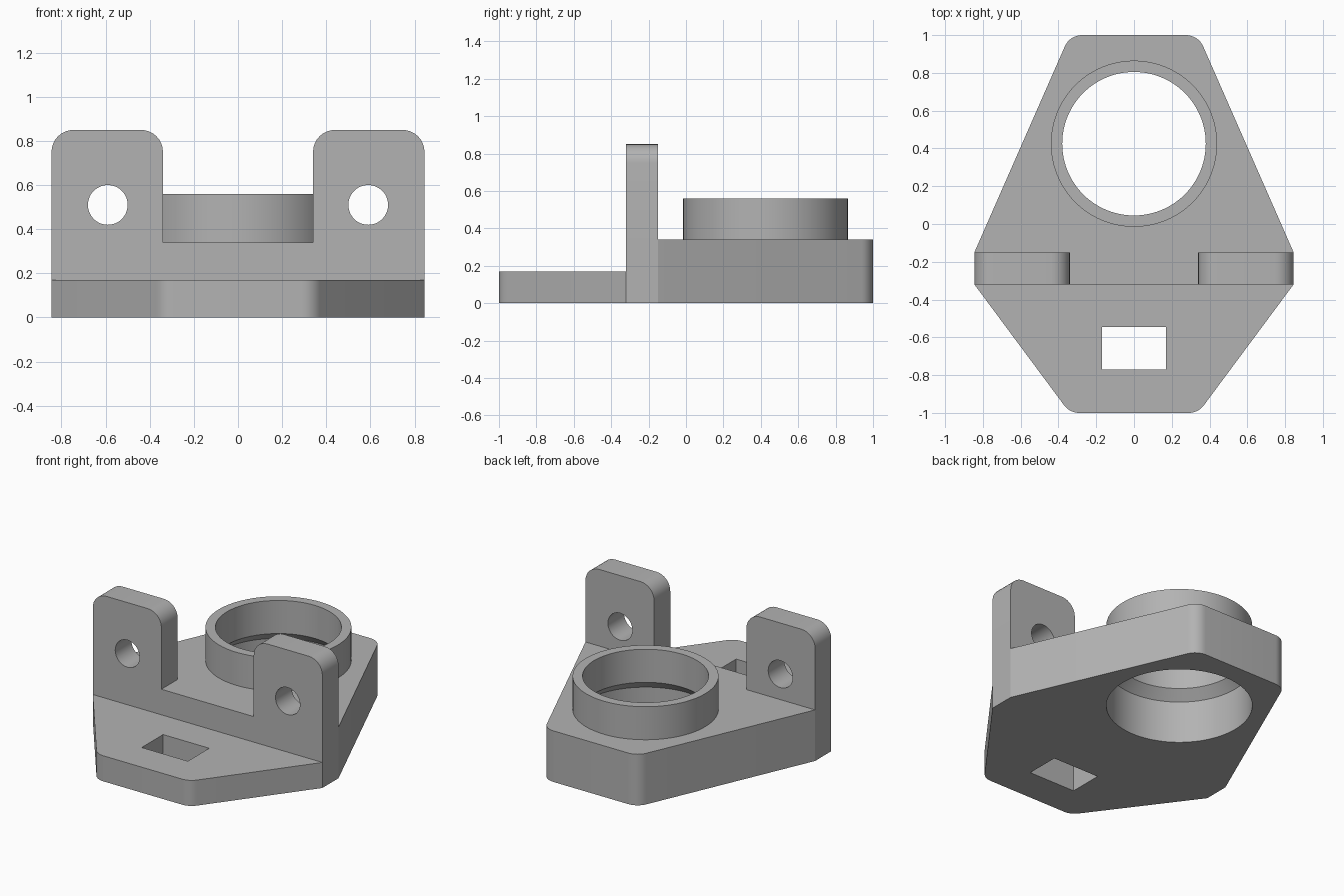
import bpy
import bmesh
import math
from mathutils import Vector

old = bpy.data.objects.get("Cube")
if old:
    bpy.data.objects.remove(old, do_unlink=True)

# Main dimensions
HALF_W, END_W = 0.845, 0.34
WALL_FRONT, WALL_BACK = -0.32, -0.15
PLATE_H, BODY_H, TAB_H, RING_H = 0.17, 0.34, 0.85, 0.56
RING_Y, RING_R, BORE_R = 0.425, 0.44, 0.38
FILLET = 0.1

grey = bpy.data.materials.new("plain grey")
grey.use_nodes = True
grey.diffuse_color = (0.45, 0.45, 0.45, 1)
grey.node_tree.nodes["Principled BSDF"].inputs["Base Color"].default_value = grey.diffuse_color


def rounded(corners, steps=8):
    """Outline from (x, y, radius) corners, with an arc at each radius."""
    pts = []
    for i, (x, y, r) in enumerate(corners):
        p = Vector((x, y))
        if not r:
            pts.append(p)
            continue
        a = (Vector(corners[i - 1][:2]) - p).normalized()
        b = (Vector(corners[(i + 1) % len(corners)][:2]) - p).normalized()
        half = a.angle(b) / 2
        centre = p + (a + b).normalized() * r / math.sin(half)
        start = p + a * r / math.tan(half) - centre
        end = p + b * r / math.tan(half) - centre
        turn = math.atan2(start.x * end.y - start.y * end.x, start.dot(end))
        for k in range(steps + 1):
            t = turn * k / steps
            c, s = math.cos(t), math.sin(t)
            pts.append(centre + Vector((start.x * c - start.y * s, start.x * s + start.y * c)))
    return pts


def finish(name, bm):
    bmesh.ops.recalc_face_normals(bm, faces=bm.faces)
    mesh = bpy.data.meshes.new(name)
    bm.to_mesh(mesh)
    bm.free()
    mesh.materials.append(grey)
    obj = bpy.data.objects.new(name, mesh)
    bpy.context.collection.objects.link(obj)
    return obj


def extrude(name, outline, low, high, upright=False):
    """Extrude an outline along z, or along y when upright."""
    place = (lambda p, d: (p.x, d, p.y)) if upright else (lambda p, d: (p.x, p.y, d))
    bm = bmesh.new()
    face = bm.faces.new([bm.verts.new(place(p, low)) for p in outline])
    moved = bmesh.ops.extrude_face_region(bm, geom=[face])["geom"]
    shift = Vector(place(Vector((0, 0)), high - low))
    bmesh.ops.translate(bm, vec=shift, verts=[v for v in moved if isinstance(v, bmesh.types.BMVert)])
    return finish(name, bm)


def circle(x, y, r, count):
    return [Vector((x + r * math.cos(math.tau * i / count), y + r * math.sin(math.tau * i / count)))
            for i in range(count)]


def rectangle(x0, x1, y0, y1):
    return rounded([(x0, y0, 0), (x1, y0, 0), (x1, y1, 0), (x0, y1, 0)])


def stacked_bore(name, levels, count=96):
    """Closed round solid through (radius, z) levels."""
    bm = bmesh.new()
    rings = [[bm.verts.new((p.x, p.y, z)) for p in circle(0, RING_Y, r, count)] for r, z in levels]
    for a, b in zip(rings, rings[1:]):
        for i in range(count):
            j = (i + 1) % count
            bm.faces.new((a[i], a[j], b[j], b[i]))
    bm.faces.new(rings[0])
    bm.faces.new(rings[-1])
    return finish(name, bm)


# Thick tapered rear body
bracket = extrude("bracket", rounded([
    (-HALF_W, WALL_FRONT, 0), (HALF_W, WALL_FRONT, 0), (HALF_W, WALL_BACK, 0),
    (END_W, 1, FILLET), (-END_W, 1, FILLET), (-HALF_W, WALL_BACK, 0)]), 0, BODY_H)

# Thin tapered front plate
front_plate = extrude("front_plate", rounded([
    (-HALF_W, WALL_FRONT, 0), (-END_W, -1, FILLET),
    (END_W, -1, FILLET), (HALF_W, WALL_FRONT, 0)]), 0, PLATE_H)

# Round collar
collar = extrude("collar", circle(0, RING_Y, RING_R, 96), BODY_H - 0.02, RING_H)

# Upright ears and their bolt holes
ears, cutters = [], []
for side, name in ((1, "left"), (-1, "right")):
    ears.append(extrude(name + "_ear", rounded([
        (side * END_W, 0, 0), (side * HALF_W, 0, 0),
        (side * HALF_W, TAB_H, FILLET), (side * END_W, TAB_H, FILLET)]),
        WALL_FRONT, WALL_BACK, True))
    cutters.append(extrude(name + "_bolt_hole", circle(side * 0.59, 0.51, 0.09, 48), -0.5, 0, True))

# Stepped bore with a conical shoulder, and the square slot
cutters.append(stacked_bore("bore_cutter", [
    (RING_R, -0.1), (RING_R, BODY_H - 0.06), (BORE_R, BODY_H), (BORE_R, 0.7)]))
cutters.append(extrude("slot_cutter", rectangle(-0.17, 0.17, -0.77, -0.545), -0.1, 0.3))

# Merge the parts, then cut the openings
for part, mode in [(p, "UNION") for p in [front_plate, collar] + ears] + [(c, "DIFFERENCE") for c in cutters]:
    part.hide_render = True
    mod = bracket.modifiers.new(part.name, "BOOLEAN")
    mod.operation, mod.object, mod.solver = mode, part, "EXACT"
bpy.context.view_layer.update()
merged = bpy.data.meshes.new_from_object(bracket.evaluated_get(bpy.context.evaluated_depsgraph_get()))
bracket.modifiers.clear()
bracket.data = merged
for part in [front_plate, collar] + ears + cutters:
    bpy.data.objects.remove(part, do_unlink=True)

# Smooth rounds with sharp edges kept
bpy.ops.object.select_all(action="DESELECT")
bracket.select_set(True)
bpy.context.view_layer.objects.active = bracket
bpy.ops.object.shade_smooth_by_angle(angle=math.radians(25))
